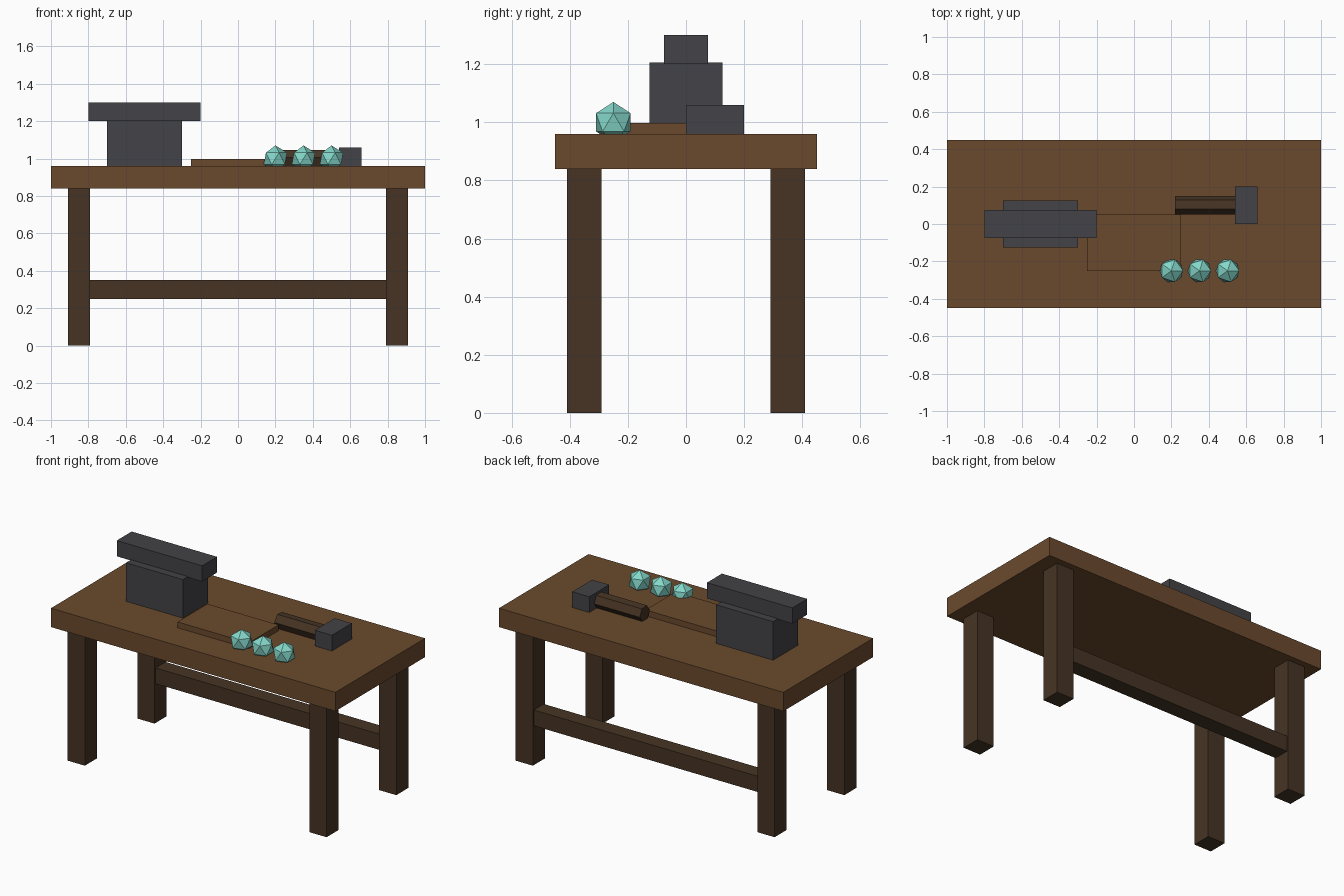
import bpy
import math
from mathutils import Matrix

if "Cube" in bpy.data.objects:
    bpy.data.objects.remove(bpy.data.objects["Cube"])


def material(name, hex_code):
    """Flat colour from an sRGB hex value, stored as linear."""
    m = bpy.data.materials.new(name)
    c = [int(hex_code[i:i + 2], 16) / 255 for i in (0, 2, 4)]
    m.diffuse_color = [((v + 0.055) / 1.055) ** 2.4 for v in c] + [1.0]
    m.use_nodes = True
    m.node_tree.nodes["Principled BSDF"].inputs["Base Color"].default_value = m.diffuse_color
    return m


wood = material("brown wood", "6B4A2D")
dark_wood = material("dark wood", "463424")
iron = material("dark iron", "434247")
crystal = material("pale teal crystal", "84D6C9")


def box(name, x, y, z, mat):
    """Box given by its (min, max) range on each axis."""
    bpy.ops.mesh.primitive_cube_add(size=1, location=[(a + b) / 2 for a, b in (x, y, z)])
    ob = bpy.context.object
    ob.name = name
    ob.data.transform(Matrix.Diagonal([b - a for a, b in (x, y, z)] + [1]))
    ob.data.materials.append(mat)
    return ob


# Table
box("table_top", (-1, 1), (-0.45, 0.45), (0.84, 0.96), wood)
for sx, side in ((-1, "left"), (1, "right")):
    for sy, end in ((-1, "front"), (1, "back")):
        cx, cy = sx * 0.85, sy * 0.35
        box(f"{end}_{side}_leg", (cx - 0.06, cx + 0.06), (cy - 0.06, cy + 0.06),
            (0, 0.84), dark_wood)
box("back_stretcher", (-0.79, 0.79), (0.30, 0.40), (0.25, 0.35), dark_wood)

# Anvil
box("anvil_base", (-0.7, -0.3), (-0.125, 0.125), (0.96, 1.205), iron)
box("anvil_top", (-0.8, -0.2), (-0.075, 0.075), (1.2, 1.3), iron)

# Thin board lying on the table
box("work_board", (-0.25, 0.25), (-0.25, 0.05), (0.96, 0.997), wood)

# Hammer: six-sided handle along x, slightly rolled, and a block head
bpy.ops.mesh.primitive_cylinder_add(vertices=6, radius=0.05, depth=0.36, location=(0.40, 0.10, 1.0))
handle = bpy.context.object
handle.name = "hammer_handle"
# the primitive's first corner points to +y; lay it along x, then roll it
handle.data.transform(Matrix.Rotation(math.radians(-5), 4, 'X')
                      @ Matrix.Rotation(math.radians(90), 4, 'Y'))
handle.data.materials.append(dark_wood)
box("hammer_head", (0.54, 0.66), (0.0, 0.2), (0.96, 1.06), iron)

# Crystals
for i in range(3):
    bpy.ops.mesh.primitive_ico_sphere_add(subdivisions=1, radius=0.07,
                                          location=(0.2 + 0.15 * i, -0.25, 1.0))
    gem = bpy.context.object
    gem.name = f"crystal_{i + 1}"
    gem.data.materials.append(crystal)
